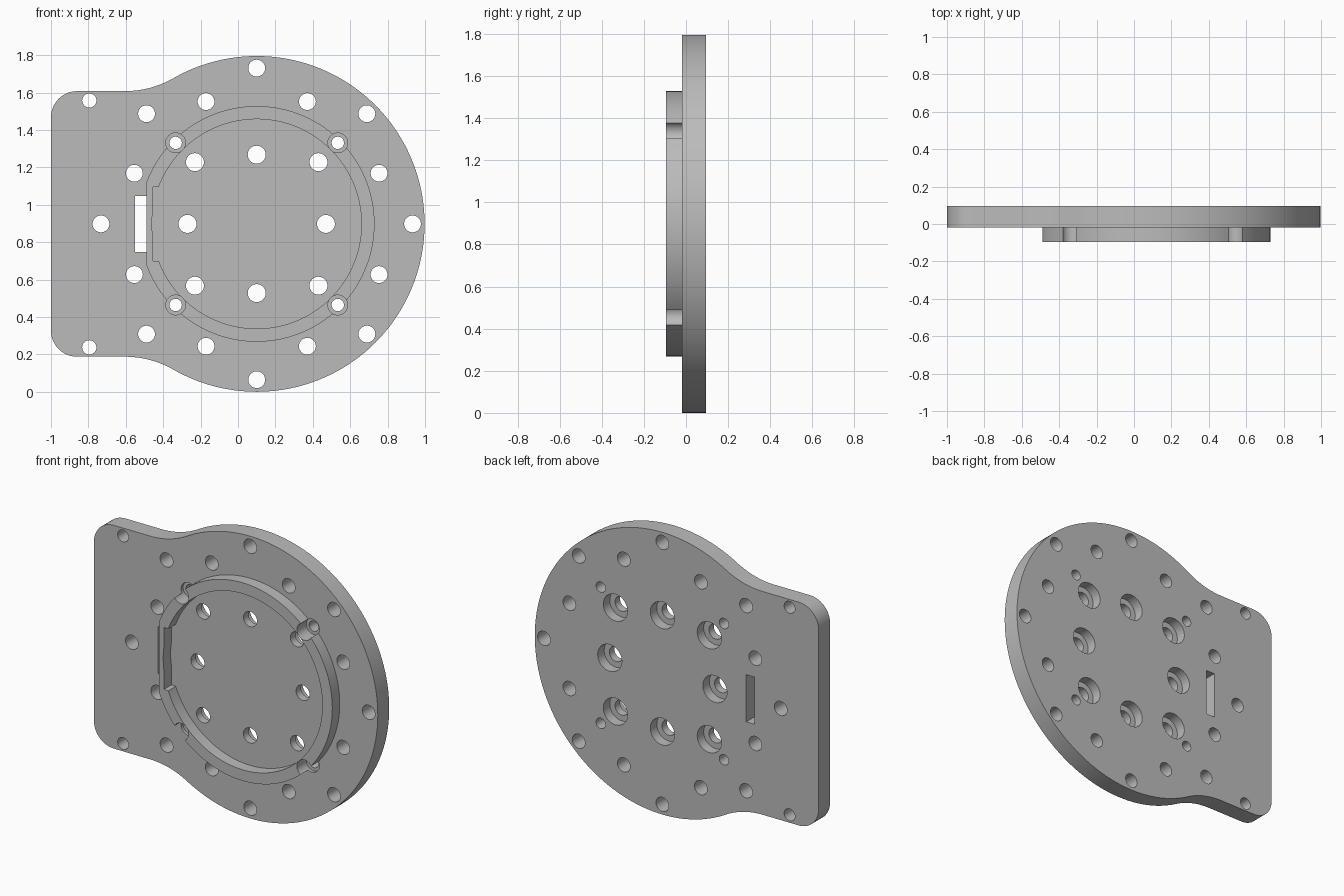
import bpy, bmesh
from math import sin, cos, pi, radians, atan2, asin, sqrt

cube = bpy.data.objects.get("Cube")
if cube:
    bpy.data.objects.remove(cube, do_unlink=True)

CX, CZ, R = 0.10, 0.8975, 0.8975          # disc centre and radius
FRONT, BACK, RIM = -0.02, 0.095, -0.095   # depth levels along y

grey = bpy.data.materials.new("satin grey")
grey.use_nodes = True
grey.diffuse_color = (0.5, 0.5, 0.5, 1)
grey.node_tree.nodes["Principled BSDF"].inputs["Base Color"].default_value = (0.5, 0.5, 0.5, 1)


def arc(x, z, r, a0, a1, n):
    return [(x + r * cos(a0 + (a1 - a0) * i / n), z + r * sin(a0 + (a1 - a0) * i / n))
            for i in range(n + 1)]


def circle(x, z, r, n=40):
    return arc(x, z, r, 0, 2 * pi, n)[:-1]


def rect(x0, x1, z0, z1):
    return [(x0, z0), (x1, z0), (x1, z1), (x0, z1)]


def polar(radius, degrees):
    a = radians(degrees)
    return CX + radius * cos(a), CZ + radius * sin(a)


def prisms(name, profiles, y0, y1):
    """Extrude closed xz profiles from depth y0 to y1 as one object."""
    bm = bmesh.new()
    for pts in profiles:
        face = bm.faces.new([bm.verts.new((x, y0, z)) for x, z in pts])
        ext = bmesh.ops.extrude_face_region(bm, geom=[face])
        verts = [v for v in ext["geom"] if isinstance(v, bmesh.types.BMVert)]
        bmesh.ops.translate(bm, verts=verts, vec=(0, y1 - y0, 0))
    bmesh.ops.recalc_face_normals(bm, faces=bm.faces)
    mesh = bpy.data.meshes.new(name)
    bm.to_mesh(mesh)
    bm.free()
    mesh.materials.append(grey)
    obj = bpy.data.objects.new(name, mesh)
    bpy.context.collection.objects.link(obj)
    return obj


def carve(obj, cutters):
    """Cut the shapes out, bake the result and remove the cutters."""
    for c in cutters:
        c.hide_render = True
        mod = obj.modifiers.new(c.name, "BOOLEAN")
        mod.operation, mod.solver, mod.object = "DIFFERENCE", "EXACT", c
    bpy.context.view_layer.update()
    graph = bpy.context.evaluated_depsgraph_get()
    mesh = bpy.data.meshes.new_from_object(obj.evaluated_get(graph))
    obj.modifiers.clear()
    obj.data = mesh
    for c in cutters:
        bpy.data.objects.remove(c, do_unlink=True)
    bpy.ops.object.select_all(action="DESELECT")
    obj.select_set(True)
    bpy.context.view_layer.objects.active = obj
    bpy.ops.object.shade_smooth_by_angle(angle=radians(30))


# Plate outline: big disc blended by concave fillets into a rounded tab
half, corner, blend = 0.71, 0.14, 0.52
fz = half + blend
fx = CX - sqrt((R + blend) ** 2 - fz ** 2)
meet = atan2(fz, fx - CX)
upper = arc(CX, CZ, R, 0, meet, 64)
upper += arc(fx, CZ + fz, blend, meet - pi, -pi / 2, 16)[1:]
upper += arc(-1 + corner, CZ + half - corner, corner, pi / 2, pi, 12)
lower = [(x, 2 * CZ - z) for x, z in reversed(upper[1:])]
plate = prisms("base_plate", [upper + lower], FRONT, BACK)

# Hole patterns
outer = [polar(0.833, 45 * i) for i in range(8)]
middle = [polar(0.708, 22.5 + 45 * i) for i in range(8)]
inner = [polar(0.467 if i % 2 else 0.37, 45 * i) for i in range(8)]
screws = [polar(0.613, 45 + 90 * i) for i in range(4)]
tab = [(-0.795, CZ + s * 0.66) for s in (-1, 1)]

through = [circle(x, z, 0.045) for x, z in outer + middle]
through += [circle(x, z, 0.048) for x, z in inner]
through += [circle(x, z, 0.033) for x, z in screws]
through += [circle(x, z, 0.038) for x, z in tab]
through.append(rect(-0.55, -0.49, CZ - 0.15, CZ + 0.15))

carve(plate, [
    prisms("through_cutter", through, -0.3, 0.3),
    prisms("counterbore_cutter", [circle(x, z, 0.085) for x, z in inner], BACK - 0.065, 0.3),
    prisms("screw_seat_cutter", [circle(x, z, 0.053) for x, z in screws], -0.3, FRONT + 0.02),
])

# Raised rim: ring flattened on the tab side, with a pocket and screw notches
flat = pi - asin(sqrt(0.63 ** 2 - 0.59 ** 2) / 0.63)
rim = prisms("raised_rim", [arc(CX, CZ, 0.63, -flat, flat, 110)], RIM, FRONT)
carve(rim, [
    prisms("bore_cutter", [circle(CX, CZ, 0.56, 120)], -0.3, 0.3),
    prisms("pocket_cutter", [rect(-0.455, -0.2, CZ - 0.197, CZ + 0.197)], -0.3, 0.3),
    prisms("notch_cutter", [circle(x, z, 0.053) for x, z in screws], -0.3, 0.3),
])
